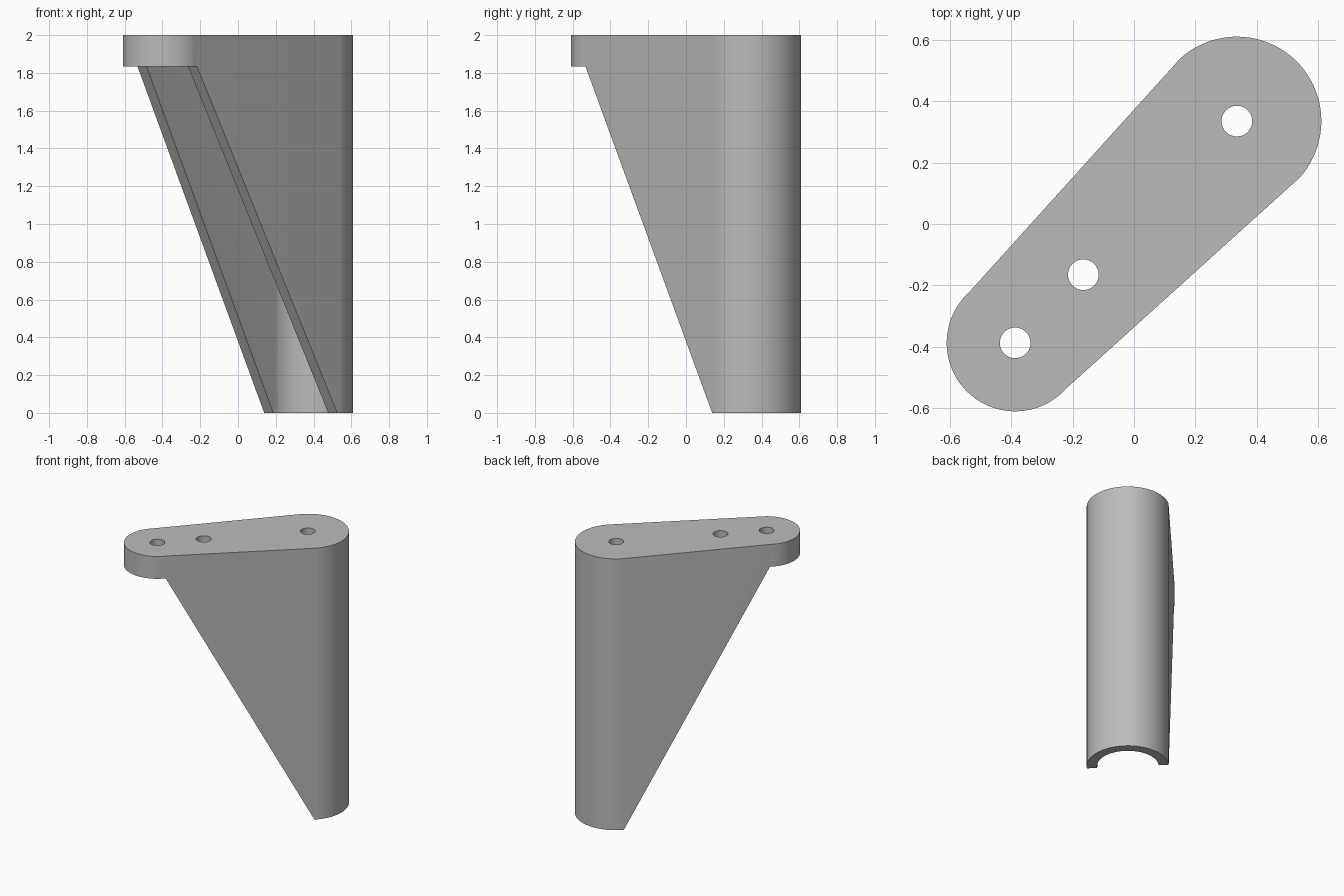
import bpy
import bmesh
from math import sqrt, acos, cos, sin, pi, radians
from mathutils import Vector

cube = bpy.data.objects.get("Cube")
if cube:
    bpy.data.objects.remove(cube)

HEIGHT, PLATE_BOTTOM = 2.0, 1.835
WALL = 0.068
BIG, SMALL = Vector((0.335, 0.335)), Vector((-0.387, -0.387))
BIG_R, SMALL_R = 0.275, 0.223
HOLE_R = 0.05

grey = bpy.data.materials.new("mid grey")
grey.use_nodes = True
colour = (0.5, 0.5, 0.5, 1)
grey.diffuse_color = colour
grey.node_tree.nodes["Principled BSDF"].inputs["Base Color"].default_value = colour


def arc(centre, radius, start, end, steps):
    angles = [start + (end - start) * i / steps for i in range(steps + 1)]
    return [centre + radius * Vector((cos(a), sin(a))) for a in angles]


def tapered_outline(inset):
    # Two circles joined by their outer tangents, along the 45 degree diagonal
    r1, r2 = BIG_R - inset, SMALL_R - inset
    half = acos((r1 - r2) / (BIG - SMALL).length)
    axis = pi / 4
    # The tangent normal makes the same angle with the axis on both circles
    return (arc(BIG, r1, axis - pi + (pi - half), axis + half, 48)
            + arc(SMALL, r2, axis + half, axis + 2 * pi - half, 48))


def prism(name, points, extrusion):
    # Extrude a closed loop of 3D points into a solid
    bm = bmesh.new()
    face = bm.faces.new([bm.verts.new(p) for p in points])
    top = bmesh.ops.extrude_face_region(bm, geom=[face])["geom"]
    verts = [g for g in top if isinstance(g, bmesh.types.BMVert)]
    bmesh.ops.translate(bm, verts=verts, vec=extrusion)
    bmesh.ops.recalc_face_normals(bm, faces=bm.faces)
    mesh = bpy.data.meshes.new(name)
    bm.to_mesh(mesh)
    bm.free()
    mesh.materials.append(grey)
    obj = bpy.data.objects.new(name, mesh)
    bpy.context.collection.objects.link(obj)
    return obj


def upright(name, outline, low, high):
    return prism(name, [(p.x, p.y, low) for p in outline], (0, 0, high - low))


def cut(target, cutter):
    mod = target.modifiers.new(cutter.name, "BOOLEAN")
    mod.operation = "DIFFERENCE"
    mod.solver = "EXACT"
    mod.object = cutter
    bpy.context.view_layer.objects.active = target
    bpy.ops.object.modifier_apply(modifier=mod.name)
    bpy.data.objects.remove(cutter)


# Solid leg with a tapered rounded plan
leg = upright("furniture_leg", tapered_outline(0), 0, HEIGHT)

# Sloping front: everything below the plate and ahead of the slant goes
diagonal = Vector((1, 1, 0)) / sqrt(2)
side = Vector((1, -1, 0)) / sqrt(2)
top_s, bottom_s = -0.53, 0.47
slope = (bottom_s - top_s) / PLATE_BOTTOM
profile = [(-2, PLATE_BOTTOM), (top_s, PLATE_BOTTOM),
           (bottom_s + 0.1 * slope, -0.1), (-2, -0.1)]
wedge = prism("slope_cutter", [diagonal * s + Vector((0, 0, z)) - side for s, z in profile],
              side * 2)
cut(leg, wedge)

# Hollow inside, open underneath and along the slope
cut(leg, upright("hollow_cutter", tapered_outline(WALL), -0.2, PLATE_BOTTOM))

# Screw holes through the top plate
for spot in (BIG, Vector((-0.165, -0.165)), SMALL):
    cut(leg, upright("hole_cutter", arc(spot, HOLE_R, 0, 2 * pi, 32)[:-1],
                     PLATE_BOTTOM - 0.1, HEIGHT + 0.1))

# Smooth curves, crisp edges
bpy.ops.object.select_all(action="DESELECT")
leg.select_set(True)
bpy.context.view_layer.objects.active = leg
bpy.ops.object.shade_smooth_by_angle(angle=radians(30))
